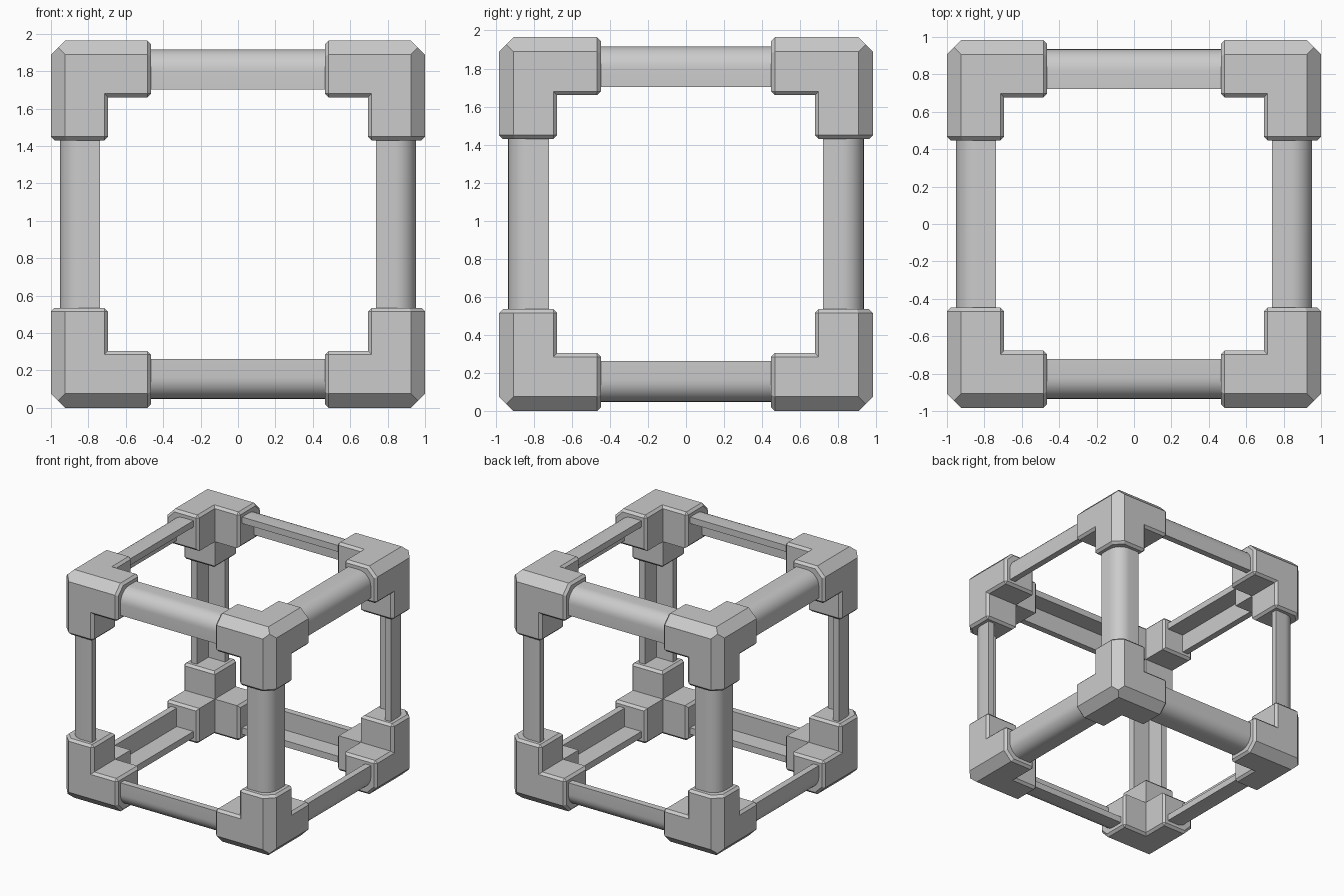
import bpy, bmesh, math
from mathutils import Vector

if "Cube" in bpy.data.objects:
    bpy.data.objects.remove(bpy.data.objects["Cube"])

HALF = Vector((1.0, 0.9825, 0.9825))   # half extents of the frame
ARM, THICK = 0.535, 0.305              # corner arm length and thickness
CHAMFER, BEVEL = 0.076, 0.02
NEAR, FAR, WALL, ROUND = 0.048, 0.262, 0.055, 0.115   # rail section


def make_object(name, bm, mirror):
    bmesh.ops.recalc_face_normals(bm, faces=bm.faces[:])
    mesh = bpy.data.meshes.new(name)
    bm.to_mesh(mesh)
    bm.free()
    ob = bpy.data.objects.new(name, mesh)
    bpy.context.collection.objects.link(ob)
    ob.location = (0, 0, HALF.z)
    mod = ob.modifiers.new("mirror", "MIRROR")
    mod.use_axis = mirror
    return ob


# Corner bracket: cube with three arms, measured inward from its outer corner
bm = bmesh.new()
bmesh.ops.create_cube(bm, size=THICK)
bmesh.ops.translate(bm, verts=bm.verts[:], vec=(THICK / 2,) * 3)
bm.normal_update()
for axis in range(3):
    push = Vector((0, 0, 0))
    push[axis] = ARM - THICK
    face = next(f for f in bm.faces if f.normal[axis] > 0.9
                and all(abs(f.calc_center_median()[k] - (THICK if k == axis else THICK / 2)) < 1e-4
                        for k in range(3)))
    new = bmesh.ops.extrude_discrete_faces(bm, faces=[face])["faces"][0]
    bmesh.ops.translate(bm, verts=new.verts[:], vec=push)
    bm.normal_update()
bmesh.ops.remove_doubles(bm, verts=bm.verts[:], dist=1e-5)
bmesh.ops.recalc_face_normals(bm, faces=bm.faces[:])

# Wide chamfers on the three outer edges
for a, b in ((0, 1), (1, 2), (0, 2)):
    co, no = Vector((0, 0, 0)), Vector((0, 0, 0))
    co[a] = CHAMFER
    no[a] = no[b] = -1
    cut = bmesh.ops.bisect_plane(bm, geom=bm.verts[:] + bm.edges[:] + bm.faces[:],
                                 plane_co=co, plane_no=no.normalized(), clear_outer=True)
    rim = [e for e in bm.edges if e.is_boundary]
    bmesh.ops.edgeloop_fill(bm, edges=rim)
bmesh.ops.recalc_face_normals(bm, faces=bm.faces[:])
bmesh.ops.dissolve_limit(bm, angle_limit=0.02, verts=bm.verts[:], edges=bm.edges[:])
bm.normal_update()


# Small bevels round the arm ends and along the arm sides
def kind(f):
    for k in range(3):
        if f.normal[k] < -0.99:
            return "outer"
        if f.normal[k] > 0.99:
            return "end" if f.calc_center_median()[k] > ARM - 1e-3 else "inner"
    return "chamfer"


edges = []
for e in bm.edges:
    kinds = {kind(f) for f in e.link_faces}
    if "end" in kinds or kinds == {"outer", "inner"}:
        edges.append(e)
bmesh.ops.bevel(bm, geom=edges, offset=BEVEL, offset_type='OFFSET', segments=1,
                profile=0.5, affect='EDGES')
for v in bm.verts:
    v.co = HALF - v.co
make_object("corner_brackets", bm, (True, True, True))

# Rails: angle section with a rounded outer edge
section = [(FAR, NEAR), (FAR, NEAR + WALL), (NEAR + WALL, NEAR + WALL),
           (NEAR + WALL, FAR), (NEAR, FAR)]
for i in range(9):
    t = math.pi / 2 * i / 8
    section.append((NEAR + ROUND - ROUND * math.cos(t), NEAR + ROUND - ROUND * math.sin(t)))

for axis, name in enumerate(("width_rails", "depth_rails", "upright_rails")):
    b, c = (axis + 1) % 3, (axis + 2) % 3
    reach = HALF[axis] - 0.45
    bm = bmesh.new()
    rings = []
    for side in (-reach, reach):
        ring = []
        for u, v in section:
            p = Vector((0, 0, 0))
            p[axis], p[b], p[c] = side, HALF[b] - u, HALF[c] - v
            ring.append(bm.verts.new(p))
        bm.faces.new(ring)
        rings.append(ring)
    n = len(section)
    for i in range(n):
        j = (i + 1) % n
        bm.faces.new((rings[0][i], rings[0][j], rings[1][j], rings[1][i]))
    ob = make_object(name, bm, [k != axis for k in range(3)])
    bpy.ops.object.select_all(action='DESELECT')
    ob.select_set(True)
    bpy.context.view_layer.objects.active = ob
    bpy.ops.object.shade_smooth_by_angle(angle=math.radians(30))
